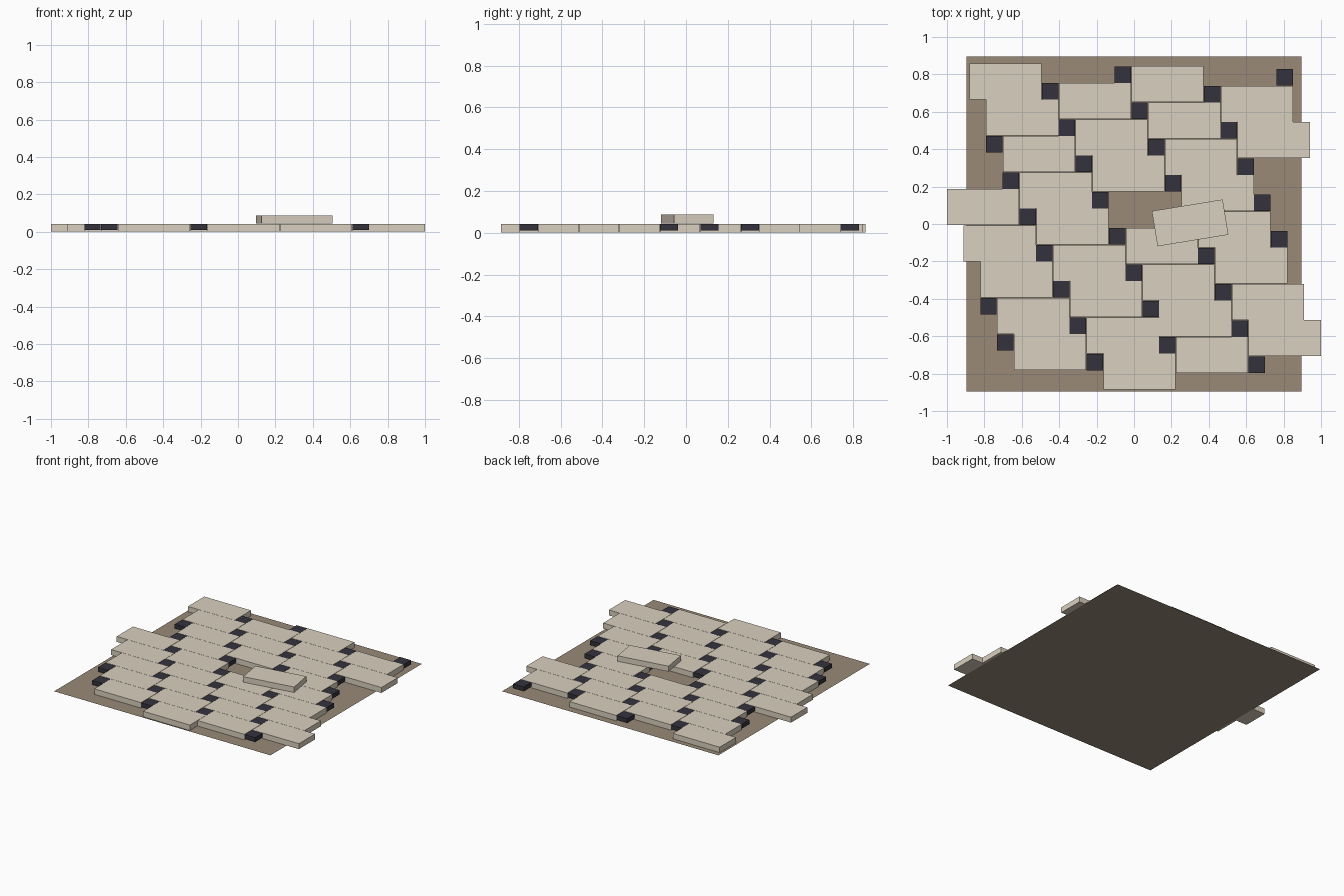
import bpy, math

if "Cube" in bpy.data.objects:
    bpy.data.objects.remove(bpy.data.objects["Cube"])

# Pinwheel paving: large slabs and small dark setts on a sheared grid
ACROSS = (0.3885, 0.0895)    # step to the neighbouring chain
DOWN = (0.0895, -0.1940)     # step along a chain
ORIGIN = (-1.0, 0.187)       # top left corner of slab (0, 0)
SLAB = (0.386, 0.1925)
SETT = 0.088


def material(name, rgb):
    m = bpy.data.materials.new(name)
    m.diffuse_color = (*rgb, 1)
    m.use_nodes = True
    m.node_tree.nodes["Principled BSDF"].inputs["Base Color"].default_value = m.diffuse_color
    return m


stone = material("pale stone", (0.70, 0.63, 0.52))
basalt = material("dark basalt", (0.034, 0.032, 0.045))
sand = material("sand bed", (0.32, 0.255, 0.185))


def box(name, centre, size, mat, turn=0):
    bpy.ops.mesh.primitive_cube_add(size=1, location=centre, rotation=(0, 0, turn))
    ob = bpy.context.object
    ob.name = name
    ob.scale = size
    bpy.ops.object.transform_apply(location=False, rotation=False, scale=True)
    ob.data.materials.append(mat)
    return ob


def corner(chain, row):
    return (ORIGIN[0] + chain * ACROSS[0] + row * DOWN[0],
            ORIGIN[1] + chain * ACROSS[1] + row * DOWN[1])


# Bedding sheet
bpy.ops.mesh.primitive_plane_add(size=1.79)
bed = bpy.context.object
bed.name = "sand_bed"
bed.data.materials.append(sand)

# Slabs: first and last row in each chain, with one slab lifted out
slab_rows = {0: (0, 4), 1: (-3, 5), 2: (-2, 5), 3: (-2, 5), 4: (-1, 0)}
for chain, (first, last) in slab_rows.items():
    for row in range(first, last + 1):
        if (chain, row) == (2, 1):
            continue
        x, y = corner(chain, row)
        box("slab", (x + SLAB[0] / 2, y - SLAB[1] / 2, 0.0225), (*SLAB, 0.041), stone)

# Setts: one at the lower right of each slab position
sett_rows = {-1: (2, 3), 0: (-2, 4), 1: (-3, 4), 2: (-3, 5), 3: (-2, 2), 4: (-2, -2)}
for chain, (first, last) in sett_rows.items():
    for row in range(first, last + 1):
        x, y = corner(chain, row)
        box("sett", (x + 0.3875 + SETT / 2, y - 0.105 - SETT / 2, 0.0265),
            (SETT, SETT, 0.031), basalt)

# Loose slab resting on top
box("loose_slab", (0.30, 0.006, 0.066), (0.384, 0.191, 0.041), stone, math.radians(9.3))
